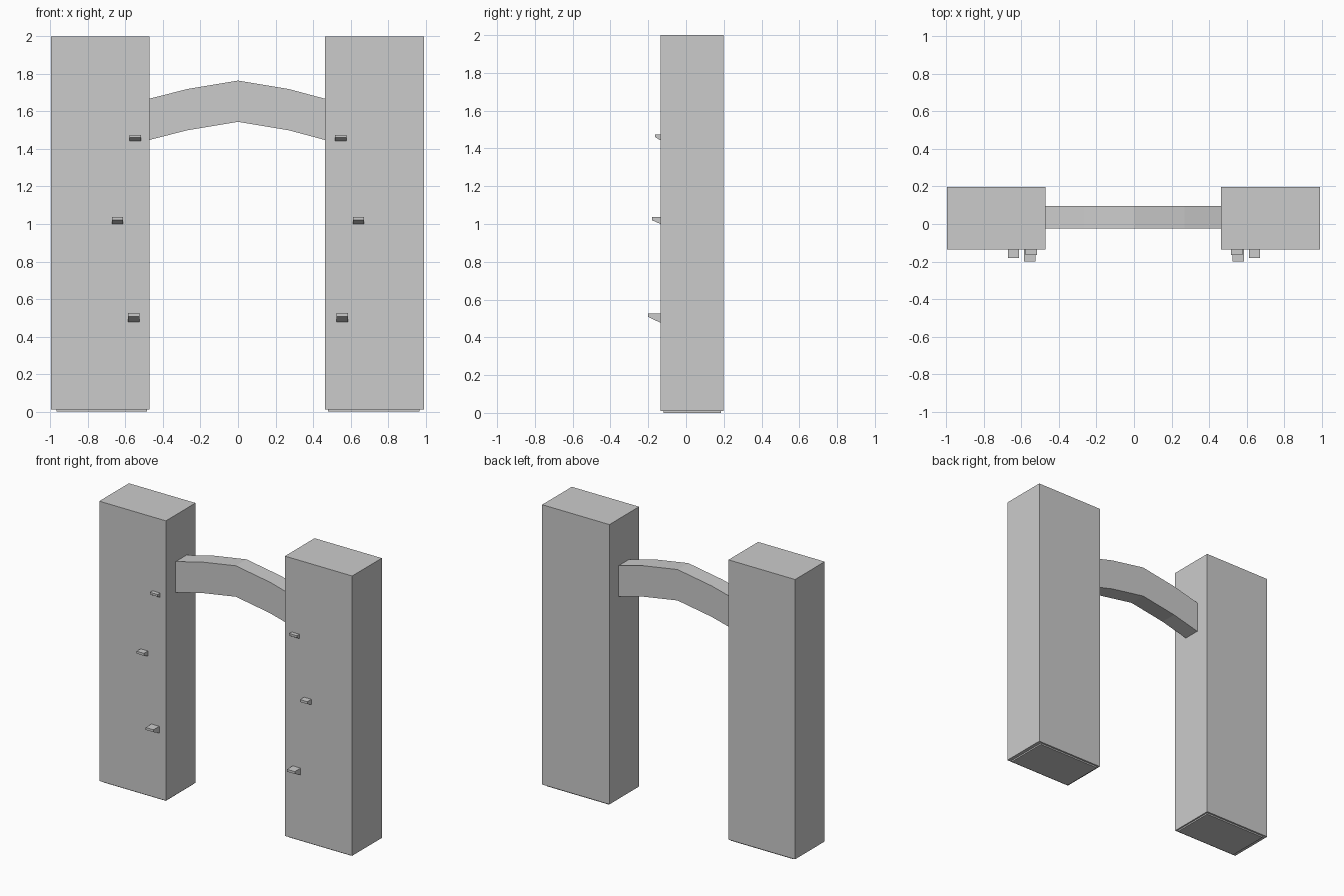
import bpy
import bmesh

cube = bpy.data.objects.get("Cube")
if cube:
    bpy.data.objects.remove(cube, do_unlink=True)

# Single stone colour
stone = bpy.data.materials.new("grey_stone")
stone.use_nodes = True
stone.diffuse_color = (0.6, 0.6, 0.6, 1)
stone.node_tree.nodes["Principled BSDF"].inputs["Base Color"].default_value = (0.6, 0.6, 0.6, 1)


def prism(name, profile, direction):
    """Extrude a closed profile of 3D points along a direction."""
    bm = bmesh.new()
    face = bm.faces.new([bm.verts.new(p) for p in profile])
    moved = bmesh.ops.extrude_face_region(bm, geom=[face])
    verts = [g for g in moved["geom"] if isinstance(g, bmesh.types.BMVert)]
    bmesh.ops.translate(bm, vec=direction, verts=verts)
    # The starting cap is kept or rebuilt so the solid is closed
    edges = [e for e in bm.edges if e.is_boundary]
    if edges:
        bmesh.ops.holes_fill(bm, edges=edges)
    bmesh.ops.recalc_face_normals(bm, faces=bm.faces)
    mesh = bpy.data.meshes.new(name)
    bm.to_mesh(mesh)
    bm.free()
    mesh.materials.append(stone)
    obj = bpy.data.objects.new(name, mesh)
    bpy.context.collection.objects.link(obj)
    return obj


def box(name, x, y, z):
    corners = [(x[0], y[0]), (x[1], y[0]), (x[1], y[1]), (x[0], y[1])]
    return prism(name, [(a, b, z[0]) for a, b in corners], (0, 0, z[1] - z[0]))


FRONT, BACK = -0.135, 0.198

# Two towers, each on a thin recessed plinth
for side, outer, plinth in (("right", (-0.997, -0.473), (-0.968, -0.484)),
                            ("left", (0.464, 0.993), (0.479, 0.968))):
    box(side + "_tower", outer, (FRONT, BACK), (0.01, 2.0))
    box(side + "_plinth", plinth, (-0.12, 0.185), (0, 0.01))

# Arched bridge between the towers
top = [(-0.473, 1.668), (-0.27, 1.72), (0, 1.765), (0.27, 1.72), (0.464, 1.668)]
thickness = 0.22
outline = top + [(x, z - thickness) for x, z in reversed(top)]
prism("arched_bridge", [(x, -0.025, z) for x, z in outline], (0, 0.12, 0))

# Wedge ledges on the front: level, centre x, width, reach, top z, lip z, bottom z
ledges = (("lower", 0.556, 0.062, 0.2, 0.525, 0.508, 0.477),
          ("middle", 0.643, 0.058, 0.18, 1.037, 1.02, 1.0),
          ("upper", 0.548, 0.06, 0.164, 1.475, 1.46, 1.443))
for level, centre, width, reach, high, lip, low in ledges:
    for side, sign in (("right", -1), ("left", 1)):
        x = sign * centre - width / 2
        wedge = [(FRONT, low), (-reach, lip), (-reach, high), (FRONT, high)]
        prism(f"{level}_{side}_ledge", [(x, y, z) for y, z in wedge], (width, 0, 0))
